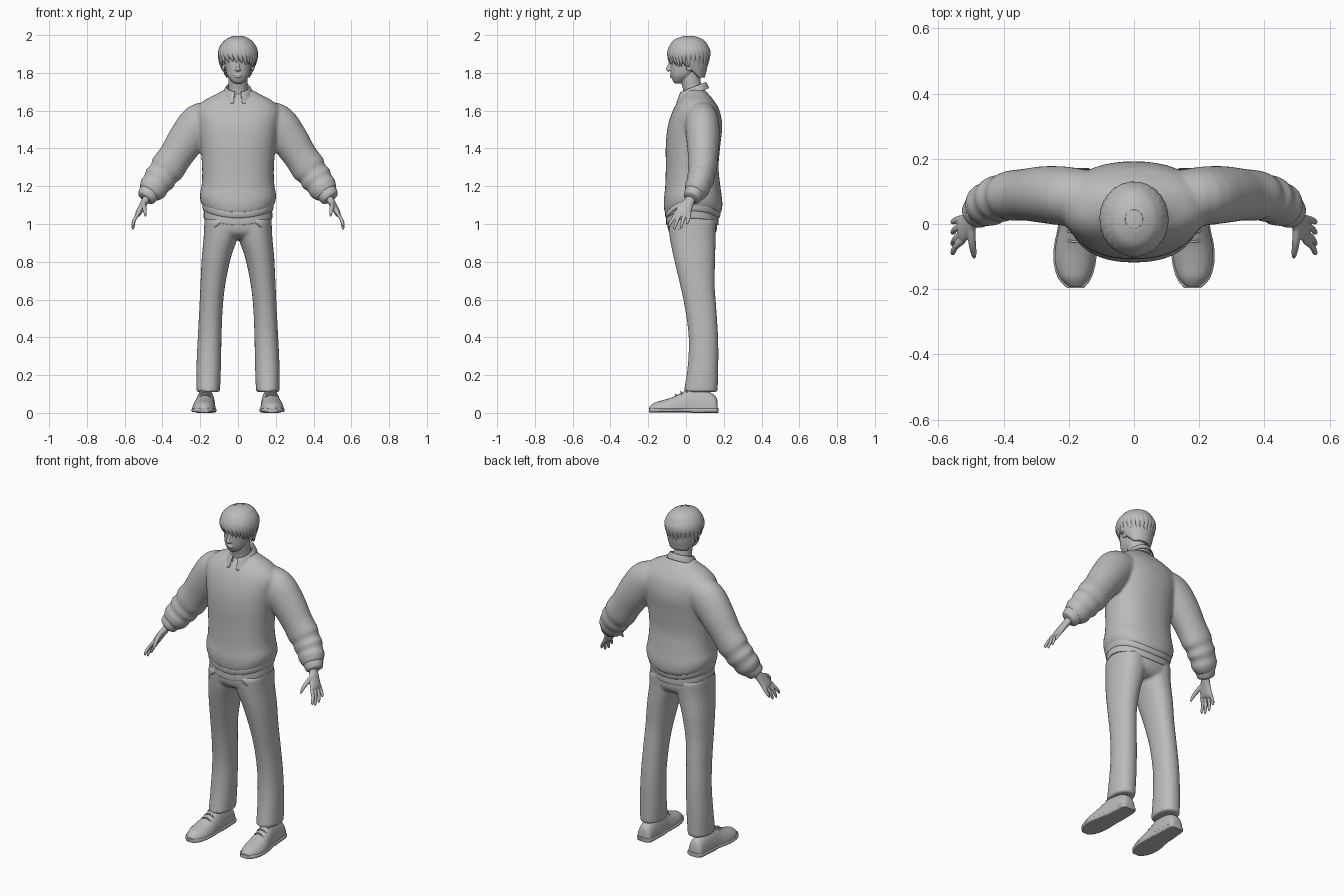
import bpy, bmesh, math, random
from mathutils import Vector, Matrix

random.seed(4)
cube = bpy.data.objects.get("Cube")
if cube:
    bpy.data.objects.remove(cube)

X, Y, Z = Vector((1, 0, 0)), Vector((0, 1, 0)), Vector((0, 0, 1))
grey = bpy.data.materials.new("plain grey")
grey.use_nodes = True
grey.diffuse_color = (0.5, 0.5, 0.5, 1)
grey.node_tree.nodes["Principled BSDF"].inputs["Base Color"].default_value = (0.5, 0.5, 0.5, 1)


def spline(rows, steps):
    """Catmull-Rom samples through rows of numbers."""
    out, last = [], len(rows) - 1
    for i in range(last):
        a, b, c, d = (rows[max(i - 1, 0)], rows[i], rows[i + 1], rows[min(i + 2, last)])
        for k in range(steps):
            t = k / steps
            out.append([q + t / 2 * (r - p + t * (2 * p - 5 * q + 4 * r - s + t * (3 * (q - r) + s - p)))
                        for p, q, r, s in zip(a, b, c, d)])
    return out + [list(rows[-1])]


def loft(bm, rows, ref=Y, n=28, power=2, steps=4, axis=None, warp=None, gap=0):
    """Skin rings given as (x, y, z, radius across, radius along ref)."""
    pts = spline(rows, steps)
    centres = [Vector(p[:3]) for p in pts]
    rings = []
    for i, p in enumerate(pts):
        c = centres[i]
        t = axis or (centres[min(i + 1, len(pts) - 1)] - centres[max(i - 1, 0)]).normalized()
        r = ref(c) if callable(ref) else ref
        v = (r - t * r.dot(t)).normalized()
        u = v.cross(t)
        ring = []
        for k in range(n):
            a = -math.pi / 2 + gap + (2 * math.pi - 2 * gap) * k / (n - 1 if gap else n)
            co, si = (math.copysign(abs(f) ** (2 / power), f) for f in (math.cos(a), math.sin(a)))
            q = c + u * co * max(p[3], 0.001) + v * si * max(p[4], 0.001)
            ring.append(bm.verts.new(warp(q) if warp else q))
        rings.append(ring)
    for lo, hi in zip(rings, rings[1:]):
        for k in range(n - 1 if gap else n):
            j = (k + 1) % n
            bm.faces.new((lo[k], lo[j], hi[j], hi[k]))
    if not gap:
        bm.faces.new(rings[0][::-1])
        bm.faces.new(rings[-1])


def blob(bm, centre, size):
    bmesh.ops.create_uvsphere(bm, u_segments=20, v_segments=12, radius=1,
                              matrix=Matrix.Translation(centre) @ Matrix.Diagonal((*size, 1)))


def mirror(bm):
    new = bmesh.ops.duplicate(bm, geom=bm.verts[:] + bm.edges[:] + bm.faces[:])["geom"]
    bmesh.ops.scale(bm, vec=(-1, 1, 1), verts=[g for g in new if isinstance(g, bmesh.types.BMVert)])


def finish(name, bm, voxel=0, smooth=4, thick=0):
    bmesh.ops.recalc_face_normals(bm, faces=bm.faces[:])
    mesh = bpy.data.meshes.new(name)
    bm.to_mesh(mesh)
    bm.free()
    mesh.materials.append(grey)
    obj = bpy.data.objects.new(name, mesh)
    bpy.context.collection.objects.link(obj)
    if voxel:
        m = obj.modifiers.new("Blend", "REMESH")
        m.mode, m.voxel_size, m.use_smooth_shade = "VOXEL", voxel, True
        m = obj.modifiers.new("Soften", "SMOOTH")
        m.factor, m.iterations = 0.5, smooth
    if thick:
        m = obj.modifiers.new("Thickness", "SOLIDIFY")
        m.thickness = thick
    bpy.ops.object.select_all(action="DESELECT")
    bpy.context.view_layer.objects.active = obj
    obj.select_set(True)
    bpy.ops.object.shade_smooth_by_angle(angle=math.radians(50))
    return obj


def front_back(rows):
    """Turn (z, half width, front, back) into loft rows."""
    return [(0, (f + b) / 2, z, w, (b - f) / 2) for z, w, f, b in rows]


def dip(p):
    """Lower the hem towards the middle of the body."""
    fade = max(0, min(1, (1.25 - p.z) / 0.15))
    return p - Z * 0.04 * fade * max(0, 1 - (p.x / 0.19) ** 2)


# Sweater: sleeves with soft folds, blended into the torso
bm = bmesh.new()
loft(bm, [(.12, .08, 1.57, .08, .08), (.2, .085, 1.535, .105, .09), (.27, .09, 1.45, .1, .088),
          (.33, .09, 1.36, .09, .08), (.375, .087, 1.295, .093, .077), (.395, .083, 1.268, .081, .07),
          (.415, .077, 1.24, .087, .073), (.432, .07, 1.217, .075, .065), (.45, .058, 1.19, .078, .068),
          (.475, .04, 1.16, .058, .052)])
mirror(bm)
loft(bm, front_back([(1.09, .182, -.105, .175), (1.11, .195, -.115, .19), (1.15, .202, -.118, .192),
                     (1.21, .192, -.11, .182), (1.3, .19, -.107, .172), (1.42, .2, -.107, .182),
                     (1.52, .215, -.096, .192), (1.6, .222, -.07, .178), (1.65, .185, -.042, .15),
                     (1.685, .12, -.015, .122), (1.71, .075, .0, .1)]),
     axis=Z, n=48, power=2.3, warp=dip)
finish("sweater", bm, 0.009, 5)

bm = bmesh.new()
loft(bm, front_back([(1.07, .176, -.1, .17), (1.075, .184, -.108, .178), (1.095, .189, -.112, .183),
                     (1.115, .188, -.108, .18)]), axis=Z, n=48, power=2.3, warp=dip)
finish("sweater_hem", bm)

bm = bmesh.new()
loft(bm, front_back([(1.035, .177, -.1, .167), (1.04, .182, -.105, .172), (1.09, .18, -.104, .172)]),
     axis=Z, n=48, power=2.3, warp=dip)
finish("shirt_tail", bm)

bm = bmesh.new()
loft(bm, [(.462, .05, 1.176, .054, .05), (.47, .044, 1.163, .057, .053), (.485, .03, 1.14, .05, .046),
          (.49, .026, 1.133, .038, .036)])
mirror(bm)
finish("sweater_cuffs", bm)

# Trousers
bm = bmesh.new()
loft(bm, [(.088, .033, 1.02, .09, .128), (.092, .035, .93, .09, .122), (.115, .045, .82, .077, .11),
          (.133, .06, .68, .066, .092), (.143, .078, .55, .062, .083), (.15, .092, .4, .063, .078),
          (.155, .09, .25, .065, .081), (.158, .078, .11, .063, .09)], axis=-Z, power=2.2, steps=6)
mirror(bm)
loft(bm, [(0, .033, 1.08, .172, .125), (0, .033, 1.0, .178, .132), (0, .035, .95, .172, .122),
          (0, .04, .92, .11, .085)], axis=-Z, power=2.3, n=40)
finish("trousers", bm, 0.009, 5)

# Slanted pocket seams and fly
bm = bmesh.new()
loft(bm, [(.09, -.092, 1.01, .002, .003), (.12, -.085, .985, .002, .003), (.165, -.035, .97, .002, .003)], n=8)
mirror(bm)
finish("pocket_seams", bm)

# Shoes: upper with flat underside, sole, heel and laces
bm = bmesh.new()
uppers = [(.168, .168, .05, .025), (.169, .155, .09, .043), (.17, .1, .12, .048), (.172, .03, .13, .052),
          (.176, -.02, .108, .056), (.18, -.07, .084, .062), (.182, -.12, .068, .06),
          (.182, -.165, .055, .046), (.18, -.192, .035, .022)]
loft(bm, [(x, y, .012, w, top - .012) for x, y, top, w in uppers], ref=Z, axis=-Y,
     warp=lambda p: Vector((p.x, p.y, max(p.z, .012))), power=2.2)
mirror(bm)
finish("shoe_uppers", bm)

bm = bmesh.new()
loft(bm, [(x, y * 1.02, .014, w + .004, .011) for x, y, top, w in uppers], ref=Z, axis=-Y, power=5)
loft(bm, [(x, y * 1.01, .01, w + .002, .01) for x, y, top, w in uppers[:4]], ref=Z, axis=-Y, power=6)
mirror(bm)
finish("shoe_soles", bm)

bm = bmesh.new()
for i in range(3):
    y, z = .005 - .028 * i, .122 - .013 * i
    loft(bm, [(.145, y, z - .012, .003, .003), (.175, y - .004, z + .002, .004, .004),
              (.205, y, z - .012, .003, .003)], n=8)
mirror(bm)
finish("shoe_laces", bm)

# Hands: palm, four fingers and a thumb
bm = bmesh.new()
loft(bm, [(.468, .04, 1.165, .022, .027), (.49, .02, 1.125, .02, .027), (.507, .002, 1.095, .018, .035),
          (.526, -.015, 1.06, .016, .042), (.533, -.02, 1.045, .01, .038)])
for base, tip, low in ((-.051, -.088, .985), (-.027, -.06, .97), (-.003, -.026, .974), (.018, .006, .995)):
    mid = (base + tip) / 2
    loft(bm, [(.525, base, 1.06, .01, .011), (.547, mid, 1.025, .009, .01),
              (.556, tip, low + .012, .008, .008), (.556, tip, low, .003, .003)], n=12)
loft(bm, [(.5, -.01, 1.11, .013, .014), (.497, -.055, 1.09, .012, .013), (.492, -.09, 1.062, .009, .01),
          (.49, -.104, 1.04, .004, .004)], n=12)
mirror(bm)
finish("hands", bm, 0.0035, 3)

# Head: neck, skull, nose, lips, eyes, ears
bm = bmesh.new()
blob(bm, (.028, -.069, 1.846), (.014, .008, .006))
blob(bm, (.03, -.069, 1.862), (.02, .008, .005))
blob(bm, (.009, -.09, 1.817), (.008, .009, .006))
blob(bm, (.078, .018, 1.838), (.01, .02, .03))
mirror(bm)
loft(bm, [(0, .045, 1.63, .06, .06), (0, .038, 1.7, .052, .052), (0, .025, 1.76, .05, .052),
          (0, .02, 1.83, .052, .055)], axis=Z)
loft(bm, [(0, -.04, 1.745, .02, .02), (0, -.036, 1.758, .036, .034), (0, -.022, 1.785, .056, .057),
          (0, -.005, 1.82, .066, .078), (0, 0, 1.86, .072, .084), (0, .01, 1.9, .077, .09),
          (0, .015, 1.95, .065, .08), (0, .015, 1.98, .03, .04)], axis=Z, n=36, power=2.2)
loft(bm, [(0, -.078, 1.868, .008, .008), (0, -.088, 1.838, .008, .01), (0, -.096, 1.82, .01, .01),
          (0, -.09, 1.808, .006, .006)], n=14)
blob(bm, (0, -.079, 1.789), (.02, .008, .005))
blob(bm, (0, -.077, 1.779), (.017, .009, .005))
finish("head", bm, 0.0035, 2)

# Hair cap, cut away along the hairline
bm = bmesh.new()
loft(bm, [(0, .05, 1.775, .065, .05), (0, .034, 1.82, .083, .077), (0, .017, 1.86, .097, .1),
          (0, .015, 1.9, .101, .11), (0, .015, 1.94, .093, .104), (0, .015, 1.975, .068, .078),
          (0, .015, 1.993, .03, .035)], axis=Z, n=40)
cut = []
for f in bm.faces:
    c = f.calc_center_median()
    if c.z < min(1.89, 1.84 - .9 * c.y):
        cut.append(f)
bmesh.ops.delete(bm, geom=cut, context="FACES")
finish("hair_cap", bm, thick=0.02)

# Hair locks sweeping from the crown, longest at the nape
bm = bmesh.new()
crown = Vector((0, .015, 1.88))
for i in range(26):
    az = 2 * math.pi * i / 26
    facing = math.cos(az)
    tip = 1.825 + .028 * max(facing, 0) - .025 * max(-facing, 0) + random.uniform(-.012, .014)
    rows = []
    for k in range(7):
        t = k / 6
        turn = az + .45 * t * max(facing, .2) - .2
        if t < .7:
            phi = .25 + (math.pi / 2 - .25) * t / .7
            r, z = math.sin(phi), 1.895 + .095 * math.cos(phi)
        else:
            s = (t - .7) / .3
            r, z = 1 - s * (.1 + .16 * max(-facing, 0)), 1.895 + (tip - 1.895) * s
        w = .007 + .018 * math.sin(math.pi * min(t + .1, 1))
        rows.append((.099 * r * math.sin(turn), .015 - .108 * r * math.cos(turn), z,
                     w if k < 6 else .002, .008 if k < 6 else .002))
    loft(bm, rows, ref=lambda c: c - crown, n=10, steps=3)
finish("hair_locks", bm)

# Shirt collar: a folded band, open and pointed at the front
def collar_shape(p):
    ends = max(0, 1 - abs(abs(p.x) - .045) / .05) if p.y < -.01 else 0
    outer = max(0, (1.715 - p.z) / .03)
    return p + Z * (.4 * (p.y - .035) - .022 * ends * outer) - Y * .012 * ends * outer


bm = bmesh.new()
loft(bm, [(0, .037, 1.69, .056, .06), (0, .037, 1.72, .058, .062), (0, .037, 1.724, .063, .067),
          (0, .037, 1.715, .07, .074), (0, .037, 1.685, .084, .085)],
     axis=Z, n=48, gap=.28, warp=collar_shape)
finish("shirt_collar", bm, thick=0.005)
